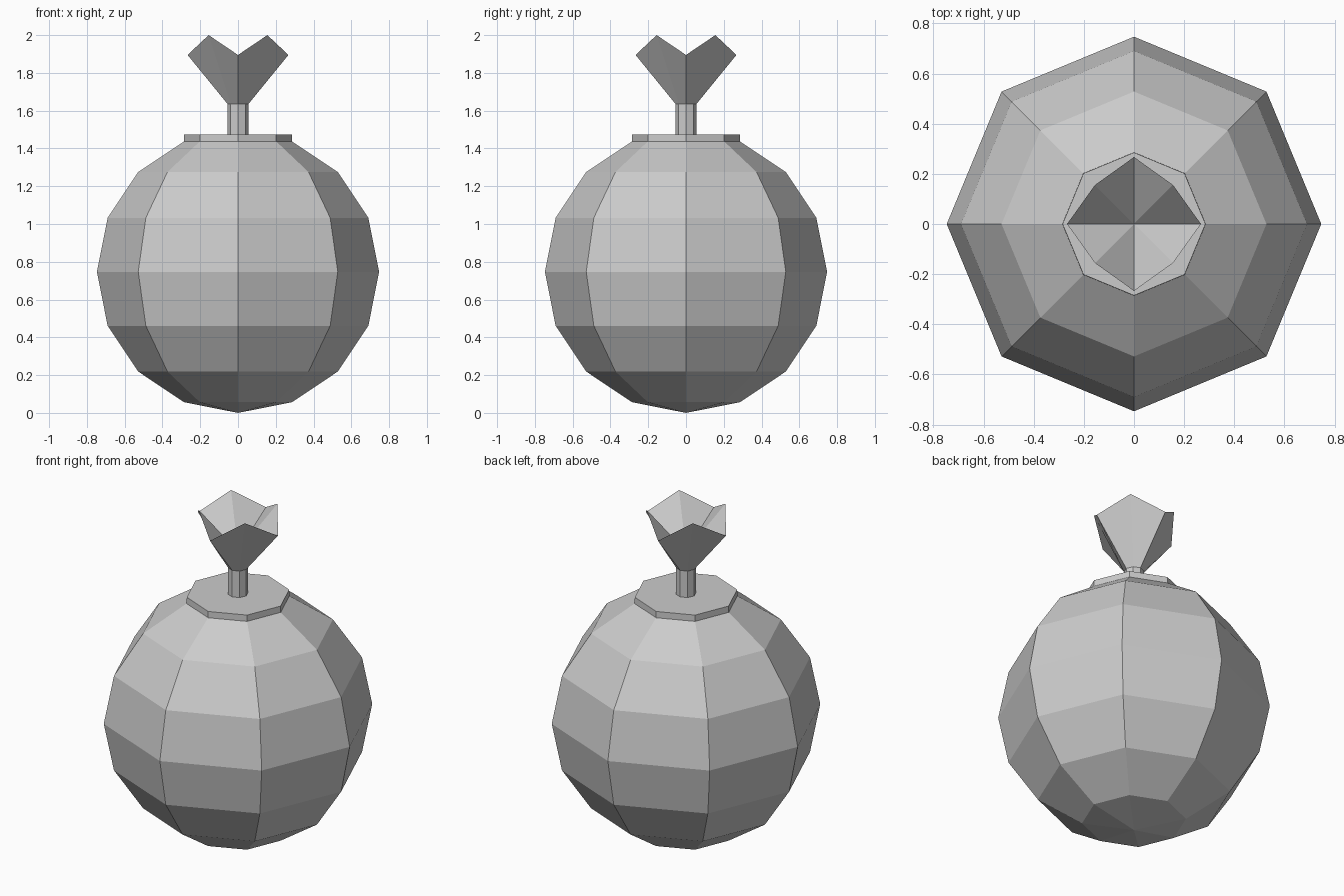
import bpy, bmesh
from math import sin, cos, pi

if "Cube" in bpy.data.objects:
    bpy.data.objects.remove(bpy.data.objects["Cube"])

SIDES = 8


def ring(radius, z, radius_odd=None, z_odd=None):
    """Octagonal ring; the odd (diagonal) corners may have their own radius and height."""
    pts = []
    for i in range(SIDES):
        odd = i % 2 == 1
        r = radius_odd if odd and radius_odd is not None else radius
        h = z_odd if odd and z_odd is not None else z
        a = 2 * pi * i / SIDES
        pts.append((r * cos(a), r * sin(a), h))
    return pts


def loft(name, rings, bottom=None, top=None):
    """Skin the rings; close the ends with a pole at the given height, or a flat face."""
    bm = bmesh.new()
    loops = [[bm.verts.new(p) for p in r] for r in rings]
    for lo, hi in zip(loops, loops[1:]):
        for i in range(SIDES):
            j = (i + 1) % SIDES
            bm.faces.new((lo[i], lo[j], hi[j], hi[i]))
    for loop, pole in ((loops[0], bottom), (loops[-1], top)):
        if pole is None:
            bm.faces.new(loop)
        else:
            tip = bm.verts.new((0, 0, pole))
            for i in range(SIDES):
                bm.faces.new((loop[i], loop[(i + 1) % SIDES], tip))
    bmesh.ops.recalc_face_normals(bm, faces=bm.faces)
    mesh = bpy.data.meshes.new(name)
    bm.to_mesh(mesh)
    bm.free()
    obj = bpy.data.objects.new(name, mesh)
    bpy.context.collection.objects.link(obj)
    return obj


# Round pouch: eight-ring sphere whose top is cut flat and raised into a collar
R = 0.747
body = [ring(R * sin(k * pi / 8), R - R * cos(k * pi / 8)) for k in range(1, 8)]
body.append(ring(0.285, 1.475))
loft("pouch", body, bottom=0.0)

# Thin tied neck
loft("neck", [ring(0.055, 1.475), ring(0.055, 1.635)])

# Flared cloth ruffle with high diagonal points and a sunken middle
loft("ruffle", [ring(0.055, 1.635), ring(0.267, 1.895, 0.22, 2.0)], top=1.73)
